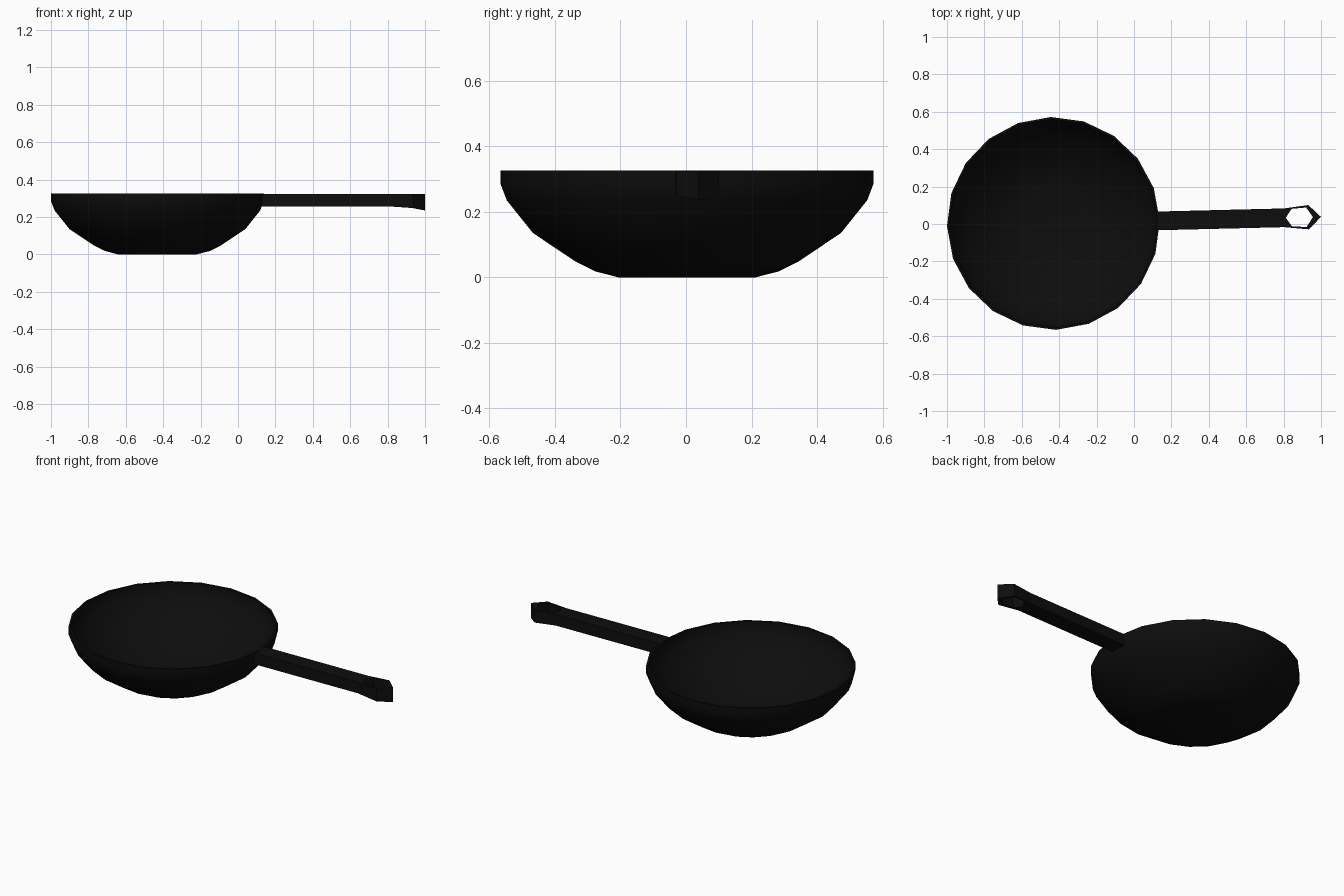
import bpy, bmesh, math
from mathutils import Matrix

cube = bpy.data.objects.get("Cube")
if cube:
    bpy.data.objects.remove(cube)

# Dark iron colour
iron = bpy.data.materials.new("black_iron")
iron.use_nodes = True
colour = (0.004, 0.004, 0.004, 1)
iron.diffuse_color = colour
iron.node_tree.nodes["Principled BSDF"].inputs["Base Color"].default_value = colour

# Pan centre and slight turn, shared by both parts
place = Matrix.Translation((-0.431, 0.003, 0)) @ Matrix.Rotation(math.radians(1.4), 4, "Z")


def finish(name, bm):
    bmesh.ops.remove_doubles(bm, verts=bm.verts, dist=0.0005)
    bmesh.ops.recalc_face_normals(bm, faces=bm.faces)
    mesh = bpy.data.meshes.new(name)
    bm.to_mesh(mesh)
    bm.free()
    mesh.materials.append(iron)
    obj = bpy.data.objects.new(name, mesh)
    obj.matrix_world = place
    bpy.context.collection.objects.link(obj)
    return obj


# Bowl: thin-walled profile turned in 20 steps
outer = [(0, 0), (0.21, 0), (0.28, 0.018), (0.34, 0.048), (0.47, 0.135),
         (0.55, 0.235), (0.569, 0.285), (0.569, 0.325)]
wall = 0.012
inner = [(max(r - wall, 0), z + wall) for r, z in outer[:-1]]
inner.append((outer[-1][0] - wall, outer[-1][1]))
bm = bmesh.new()
ring = [bm.verts.new((r, 0, z)) for r, z in outer + inner[::-1]]
edges = [bm.edges.new(pair) for pair in zip(ring, ring[1:])]
bmesh.ops.spin(bm, geom=ring + edges, cent=(0, 0, 0), axis=(0, 0, 1),
               angle=math.tau, steps=20, use_merge=False)
bowl = finish("bowl", bm)
bpy.ops.object.select_all(action="DESELECT")
bowl.select_set(True)
bpy.context.view_layer.objects.active = bowl
bpy.ops.object.shade_smooth_by_angle(angle=math.radians(35))

# Handle: bar ending in a pointed loop around a six-sided hole
top, neck, half = 0.323, 1.235, 0.05
loop_out = [(neck, 0), (neck, half), (1.365, 0.065), (1.431, 0),
            (1.365, -0.065), (neck, -half)]
loop_in = [(1.243, 0), (1.275, 0.047), (1.353, 0.052), (1.388, 0),
           (1.353, -0.052), (1.275, -0.047)]
bm = bmesh.new()
a = [bm.verts.new((x, y, top)) for x, y in loop_out]
b = [bm.verts.new((x, y, top)) for x, y in loop_in]
for i in range(6):
    j = (i + 1) % 6
    bm.faces.new((a[i], a[j], b[j], b[i]))
root = [bm.verts.new((0.556, y, top)) for y in (-half, half)]
bm.faces.new((root[0], a[5], a[0], a[1], root[1]))

# Underside drops toward the tip
new = bmesh.ops.extrude_face_region(bm, geom=bm.faces[:], use_keep_orig=True)["geom"]
for v in new:
    if isinstance(v, bmesh.types.BMVert):
        v.co.z = 0.257 - max(0, v.co.x - 1.32) * 0.2
finish("handle", bm)
